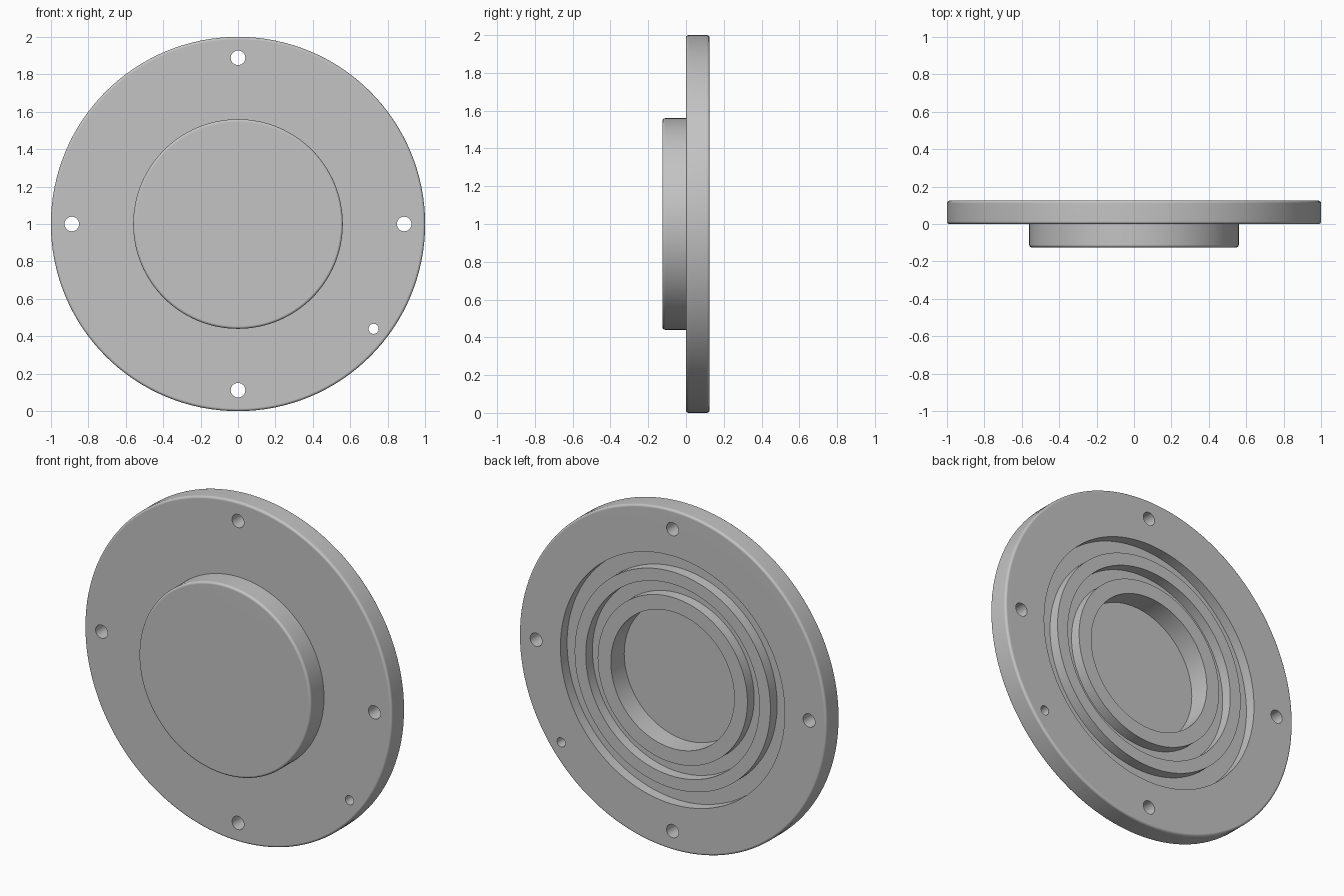
import bpy, bmesh, math
from mathutils import Vector, Matrix

if "Cube" in bpy.data.objects:
    bpy.data.objects.remove(bpy.data.objects["Cube"], do_unlink=True)

SEGMENTS = 128
THICK = 0.125        # flange thickness, also boss height and pocket depth
GROOVE = THICK / 2   # floor level of the ring grooves
FILLET = 0.014

grey = bpy.data.materials.new("grey metal")
grey.use_nodes = True
colour = (0.55, 0.55, 0.55, 1)
grey.diffuse_color = colour
grey.node_tree.nodes["Principled BSDF"].inputs["Base Color"].default_value = colour


def rounded(radius, y, side):
    """Fillet on an outer corner; side is -1 for a front edge, 1 for a back edge."""
    arc = []
    for i in range(5):
        a = math.radians(90 * i / 4)
        arc.append((radius - FILLET * (1 - math.sin(a)),
                    y - side * FILLET * (1 - math.cos(a))))
    return arc if side < 0 else arc[::-1]


def cylinder(name, radius, x, z):
    bm = bmesh.new()
    bmesh.ops.create_cone(bm, cap_ends=True, segments=32, radius1=radius,
                          radius2=radius, depth=1,
                          matrix=Matrix.Rotation(math.pi / 2, 4, 'X'))
    mesh = bpy.data.meshes.new(name)
    bm.to_mesh(mesh)
    bm.free()
    mesh.materials.append(grey)
    obj = bpy.data.objects.new(name, mesh)
    obj.location = (x, 0, z)
    bpy.context.collection.objects.link(obj)
    return obj


# Section from the boss face, round the rim, to the grooves and centre pocket
profile = [(0, -THICK)] + rounded(0.56, -THICK, -1) + [(0.56, 0)]
profile += rounded(1.0, 0, -1) + rounded(1.0, THICK, 1)
for outer, inner in ((0.73, 0.637), (0.565, 0.487)):
    profile += [(outer, THICK), (outer, GROOVE), (inner, GROOVE), (inner, THICK)]
profile += [(0.402, THICK), (0.402, 0), (0, 0)]

# Turned cover plate
bm = bmesh.new()
verts = [bm.verts.new((r, y, 0)) for r, y in profile]
edges = [bm.edges.new(pair) for pair in zip(verts, verts[1:])]
bmesh.ops.spin(bm, geom=verts + edges, cent=(0, 0, 0), axis=(0, 1, 0),
               angle=math.tau, steps=SEGMENTS, use_merge=True)
bmesh.ops.remove_doubles(bm, verts=bm.verts, dist=0.0001)
bmesh.ops.recalc_face_normals(bm, faces=bm.faces)
mesh = bpy.data.meshes.new("cover_plate")
bm.to_mesh(mesh)
bm.free()
mesh.materials.append(grey)
cover = bpy.data.objects.new("cover_plate", mesh)
cover.location.z = 1
bpy.context.collection.objects.link(cover)

# Four bolt holes and one small locating hole
cutters = []
for i in range(4):
    a = i * math.pi / 2
    cutters.append(cylinder("bolt_hole_cutter", 0.039,
                            0.888 * math.cos(a), 1 + 0.888 * math.sin(a)))
cutters.append(cylinder("locating_hole_cutter", 0.027, 0.725, 0.44))

bpy.context.view_layer.objects.active = cover
cover.select_set(True)
for cutter in cutters:
    cut = cover.modifiers.new("hole", 'BOOLEAN')
    cut.operation = 'DIFFERENCE'
    cut.solver = 'EXACT'
    cut.object = cutter
    bpy.ops.object.modifier_apply(modifier=cut.name)
    bpy.data.objects.remove(cutter, do_unlink=True)

# Crisp edges, smooth fillets and walls
bpy.ops.object.shade_smooth_by_angle(angle=math.radians(30))
weighted = cover.modifiers.new("even shading", 'WEIGHTED_NORMAL')
weighted.keep_sharp = True
